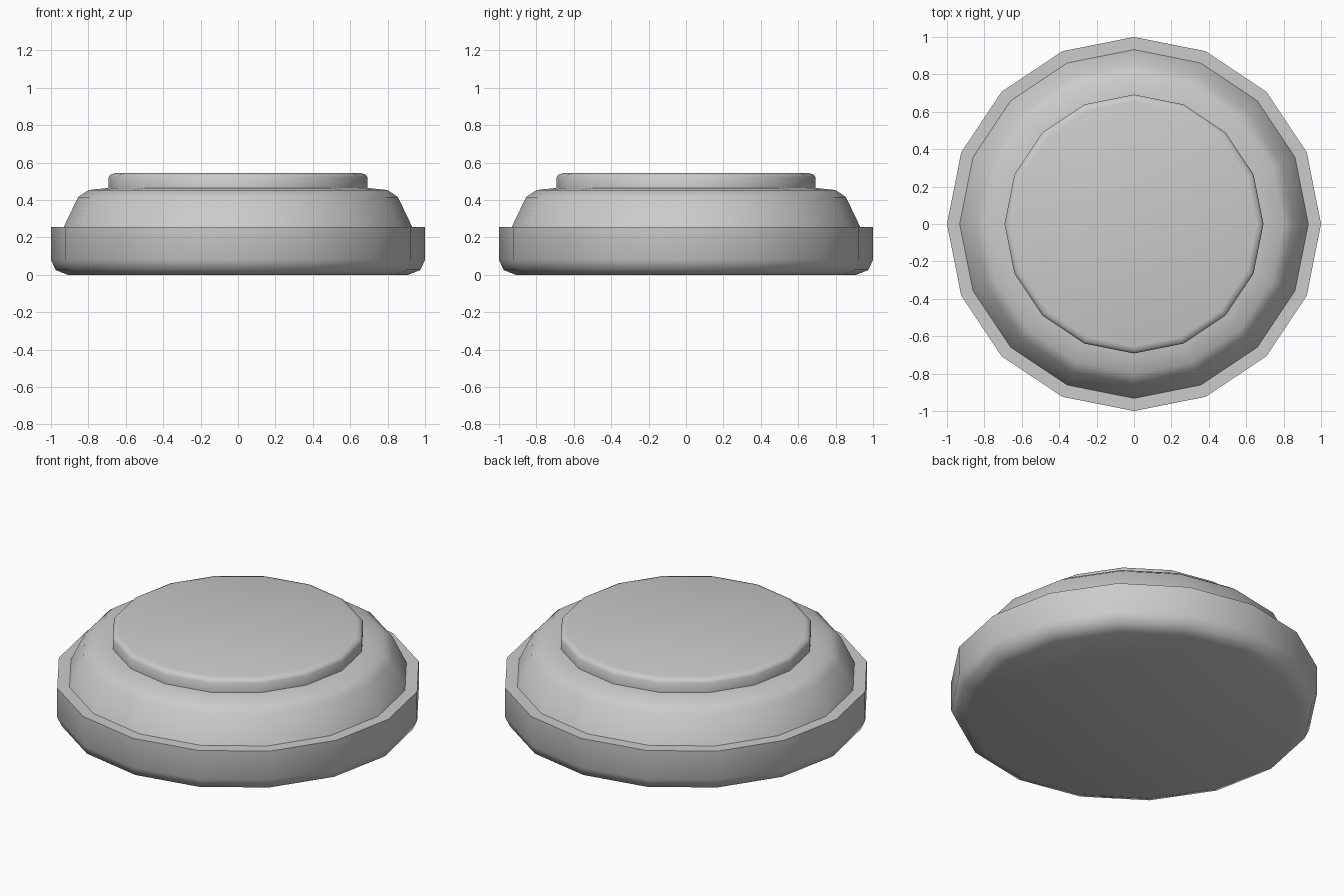
import bpy
import bmesh
from math import cos, sin, pi, radians

if "Cube" in bpy.data.objects:
    bpy.data.objects.remove(bpy.data.objects["Cube"])

SIDES = 16


def lathe(name, profile, cap_bottom=False, cap_top=False):
    """Revolve (radius, z) points around z into a 16-sided part."""
    bm = bmesh.new()
    rings = [[bm.verts.new((r * cos(2 * pi * i / SIDES), r * sin(2 * pi * i / SIDES), z))
              for i in range(SIDES)] for r, z in profile]
    for low, high in zip(rings, rings[1:]):
        for i in range(SIDES):
            j = (i + 1) % SIDES
            bm.faces.new((low[i], low[j], high[j], high[i]))
    if cap_bottom:
        bm.faces.new(rings[0][::-1])
    if cap_top:
        bm.faces.new(rings[-1])
    mesh = bpy.data.meshes.new(name)
    bm.to_mesh(mesh)
    bm.free()
    obj = bpy.data.objects.new(name, mesh)
    bpy.context.collection.objects.link(obj)
    bpy.ops.object.select_all(action='DESELECT')
    obj.select_set(True)
    bpy.context.view_layer.objects.active = obj
    bpy.ops.object.shade_smooth_by_angle(angle=radians(50))
    return obj


# Base with rounded lower edge and flat rim ledge
lathe("base", [(0.91, 0), (0.975, 0.025), (1, 0.08), (1, 0.255), (0.932, 0.255)],
      cap_bottom=True)

# Sloping shoulder between the ledge and the raised disc
lathe("shoulder", [(0.932, 0.255), (0.855, 0.415), (0.80, 0.453), (0.69, 0.465)])

# Raised disc on top with softened upper edge
lathe("top_disc", [(0.692, 0.463), (0.692, 0.522), (0.681, 0.537), (0.655, 0.544)],
      cap_top=True)
